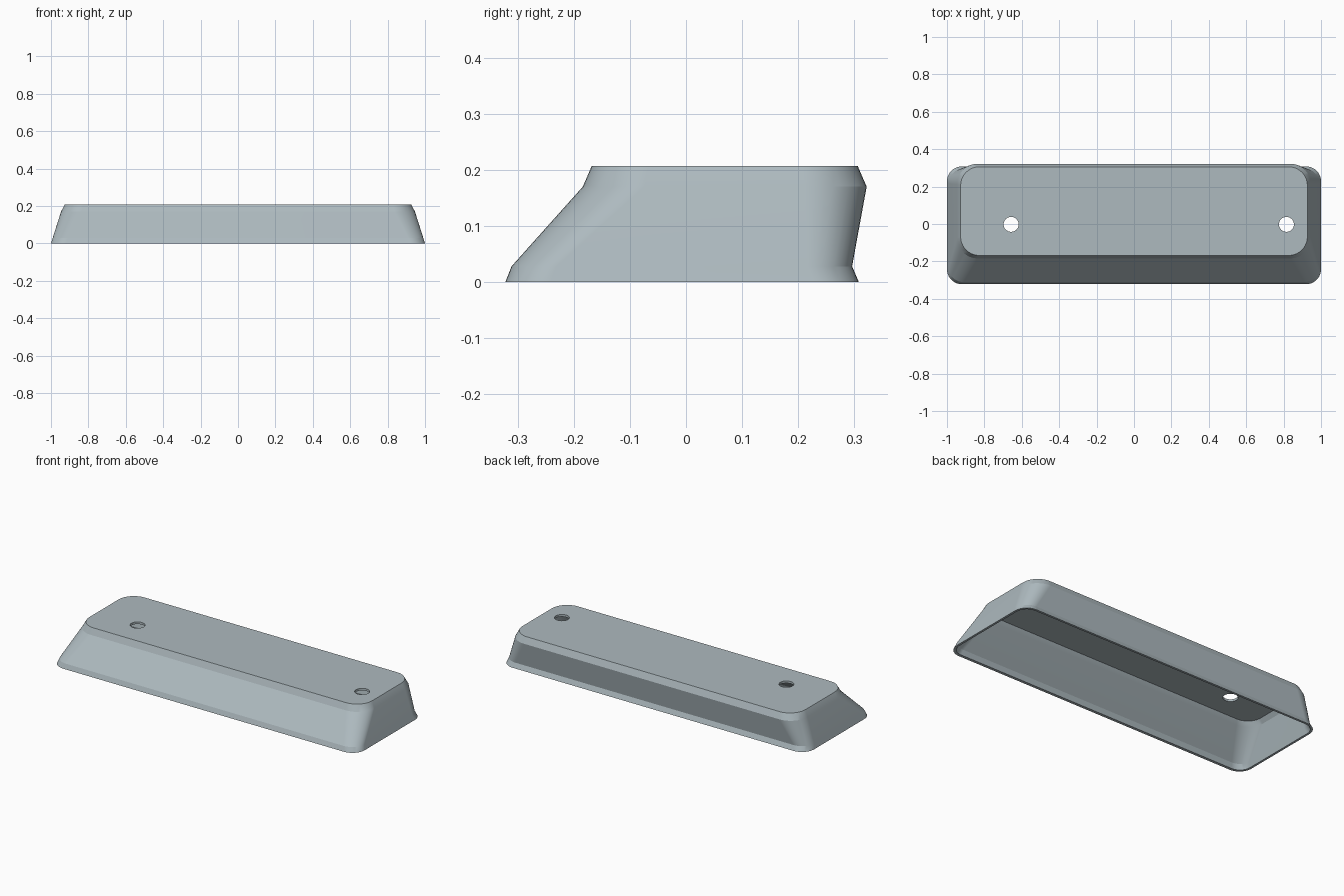
import bpy, bmesh
from math import cos, sin, pi, radians

if "Cube" in bpy.data.objects:
    bpy.data.objects.remove(bpy.data.objects["Cube"])

SEG = 10      # segments per rounded corner
WALL = 0.013  # shell thickness

# levels: z, half width, y front, y back, corner radius
LEVELS = [(0.0, 1.0, -0.322, 0.308, 0.08),
          (0.028, 0.991, -0.311, 0.296, 0.08),
          (0.17, 0.946, -0.184, 0.322, 0.11),
          (0.207, 0.927, -0.168, 0.306, 0.10)]


def ring(bm, z, hx, y0, y1, r):
    """Rounded rectangle of vertices at height z."""
    verts = []
    corners = [(hx - r, y0 + r, -90), (hx - r, y1 - r, 0),
               (r - hx, y1 - r, 90), (r - hx, y0 + r, 180)]
    for cx, cy, start in corners:
        for i in range(SEG + 1):
            a = radians(start) + pi / 2 * i / SEG
            verts.append(bm.verts.new((cx + r * cos(a), cy + r * sin(a), z)))
    return verts


def bridge(bm, a, b):
    n = len(a)
    for i in range(n):
        j = (i + 1) % n
        bm.faces.new((a[i], a[j], b[j], b[i]))


# Hollow cover: outer loft, inner loft, bottom rim
bm = bmesh.new()
outer = [ring(bm, *lv) for lv in LEVELS]
inner = []
for k, (z, hx, y0, y1, r) in enumerate(LEVELS):
    zi = z - WALL if k == 3 else z
    inner.append(ring(bm, zi, hx - WALL, y0 + WALL * 1.3, y1 - WALL, r - WALL))
for rings in (outer, inner):
    for a, b in zip(rings, rings[1:]):
        bridge(bm, a, b)
    bm.faces.new(rings[-1])
bridge(bm, outer[0], inner[0])
bmesh.ops.recalc_face_normals(bm, faces=bm.faces)
mesh = bpy.data.meshes.new("cover")
bm.to_mesh(mesh)
bm.free()
cover = bpy.data.objects.new("cover", mesh)
bpy.context.collection.objects.link(cover)

# Blue-grey finish
mat = bpy.data.materials.new("blue_grey")
mat.diffuse_color = (0.42, 0.49, 0.52, 1)
mat.use_nodes = True
mat.node_tree.nodes["Principled BSDF"].inputs["Base Color"].default_value = mat.diffuse_color
mesh.materials.append(mat)

# Two screw holes through the top
for x in (-0.657, 0.815):
    bpy.ops.mesh.primitive_cylinder_add(vertices=32, radius=0.04, depth=0.1,
                                        location=(x, -0.002, 0.2))
    cutter = bpy.context.object
    cutter.name = "hole_cutter"
    cutter.hide_render = True
    cutter.data.materials.append(mat)
    mod = cover.modifiers.new("hole", 'BOOLEAN')
    mod.operation = 'DIFFERENCE'
    mod.solver = 'EXACT'
    mod.object = cutter
    bpy.context.view_layer.objects.active = cover
    bpy.ops.object.modifier_apply(modifier=mod.name)
    bpy.data.objects.remove(cutter)

# Smooth corners, crisp bands, flat-looking large faces
cover.select_set(True)
bpy.context.view_layer.objects.active = cover
bpy.ops.object.shade_smooth_by_angle(angle=radians(15))
wn = cover.modifiers.new("weighted_normals", 'WEIGHTED_NORMAL')
wn.keep_sharp = True
